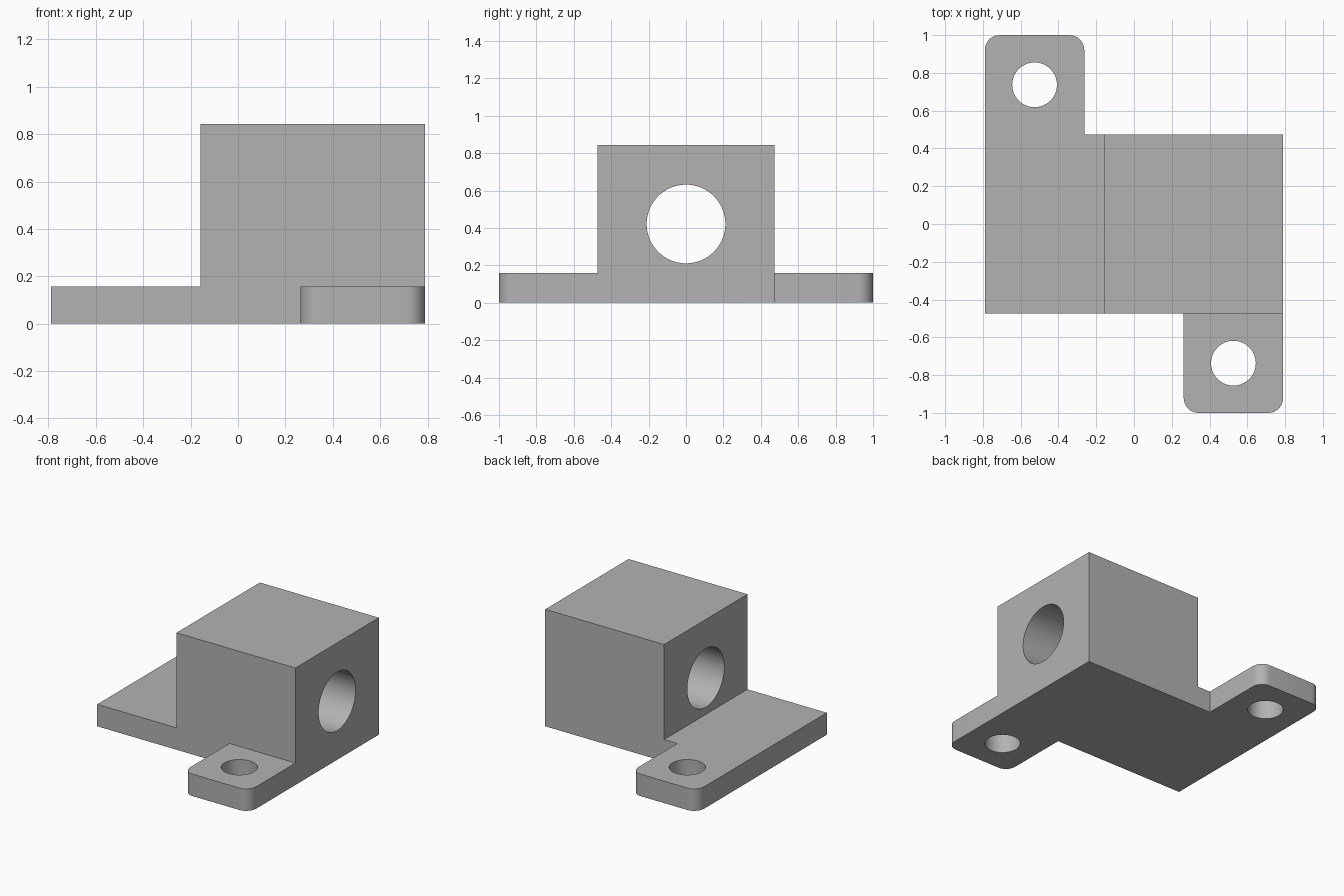
import bpy, bmesh
from math import sin, cos, pi, radians
from mathutils import Matrix

U = 1 / 19  # design unit: the bracket is 38 units long

if "Cube" in bpy.data.objects:
    bpy.data.objects.remove(bpy.data.objects["Cube"], do_unlink=True)

grey = bpy.data.materials.new("plain grey")
grey.use_nodes = True
colour = (0.45, 0.45, 0.45, 1)
grey.diffuse_color = colour
grey.node_tree.nodes["Principled BSDF"].inputs["Base Color"].default_value = colour


def make_object(name, bm):
    bmesh.ops.recalc_face_normals(bm, faces=bm.faces)
    mesh = bpy.data.meshes.new(name)
    bm.to_mesh(mesh)
    bm.free()
    mesh.materials.append(grey)
    obj = bpy.data.objects.new(name, mesh)
    bpy.context.collection.objects.link(obj)
    return obj


def prism(name, outline, height):
    bm = bmesh.new()
    face = bm.faces.new([bm.verts.new((x * U, y * U, 0)) for x, y in outline])
    new = bmesh.ops.extrude_face_region(bm, geom=[face])["geom"]
    top = [v for v in new if isinstance(v, bmesh.types.BMVert)]
    bmesh.ops.translate(bm, verts=top, vec=(0, 0, height * U))
    return make_object(name, bm)


def cylinder(name, centre, radius, depth, axis="Z"):
    bm = bmesh.new()
    turn = Matrix.Rotation(pi / 2, 4, "Y") if axis == "X" else Matrix()
    place = Matrix.Translation([c * U for c in centre]) @ turn
    bmesh.ops.create_cone(bm, cap_ends=True, segments=64, radius1=radius * U,
                          radius2=radius * U, depth=depth * U, matrix=place)
    return make_object(name, bm)


def boolean(target, tool, operation):
    mod = target.modifiers.new(tool.name, "BOOLEAN")
    mod.operation, mod.object, mod.solver = operation, tool, "EXACT"
    bpy.context.view_layer.objects.active = target
    bpy.ops.object.modifier_apply(modifier=mod.name)
    bpy.data.objects.remove(tool, do_unlink=True)


def corner(cx, cy, start, r=1.5, steps=8):
    angles = [start + pi / 2 * i / steps for i in range(steps + 1)]
    return [(cx + r * cos(a), cy + r * sin(a)) for a in angles]


# Flange plate: half the outline, repeated by a half turn
half = [(15, 9), (-5, 9)] + corner(-6.5, 17.5, 0) + corner(-13.5, 17.5, pi / 2)
outline = half + [(-x, -y) for x, y in half]
bracket = prism("mounting_bracket", outline, 3)

# Bearing block joined to the plate
block = prism("bearing_block", [(-3, -9), (15, -9), (15, 9), (-3, 9)], 16)
boolean(bracket, block, "UNION")
bm = bmesh.new()
bm.from_mesh(bracket.data)
bmesh.ops.remove_doubles(bm, verts=bm.verts, dist=0.0001)
bmesh.ops.dissolve_limit(bm, angle_limit=radians(1), verts=bm.verts, edges=bm.edges)
bm.to_mesh(bracket.data)
bm.free()

# Shaft bore and the two bolt holes
boolean(bracket, cylinder("shaft_bore", (6, 0, 8), 4, 30, "X"), "DIFFERENCE")
for side in (-1, 1):
    hole = cylinder("bolt_hole", (side * 10, -side * 14, 1.5), 2.25, 6)
    boolean(bracket, hole, "DIFFERENCE")

# Smooth the rounded corners and holes, keep the edges crisp
bpy.ops.object.select_all(action="DESELECT")
bracket.select_set(True)
bpy.context.view_layer.objects.active = bracket
bpy.ops.object.shade_smooth_by_angle(angle=radians(30))
